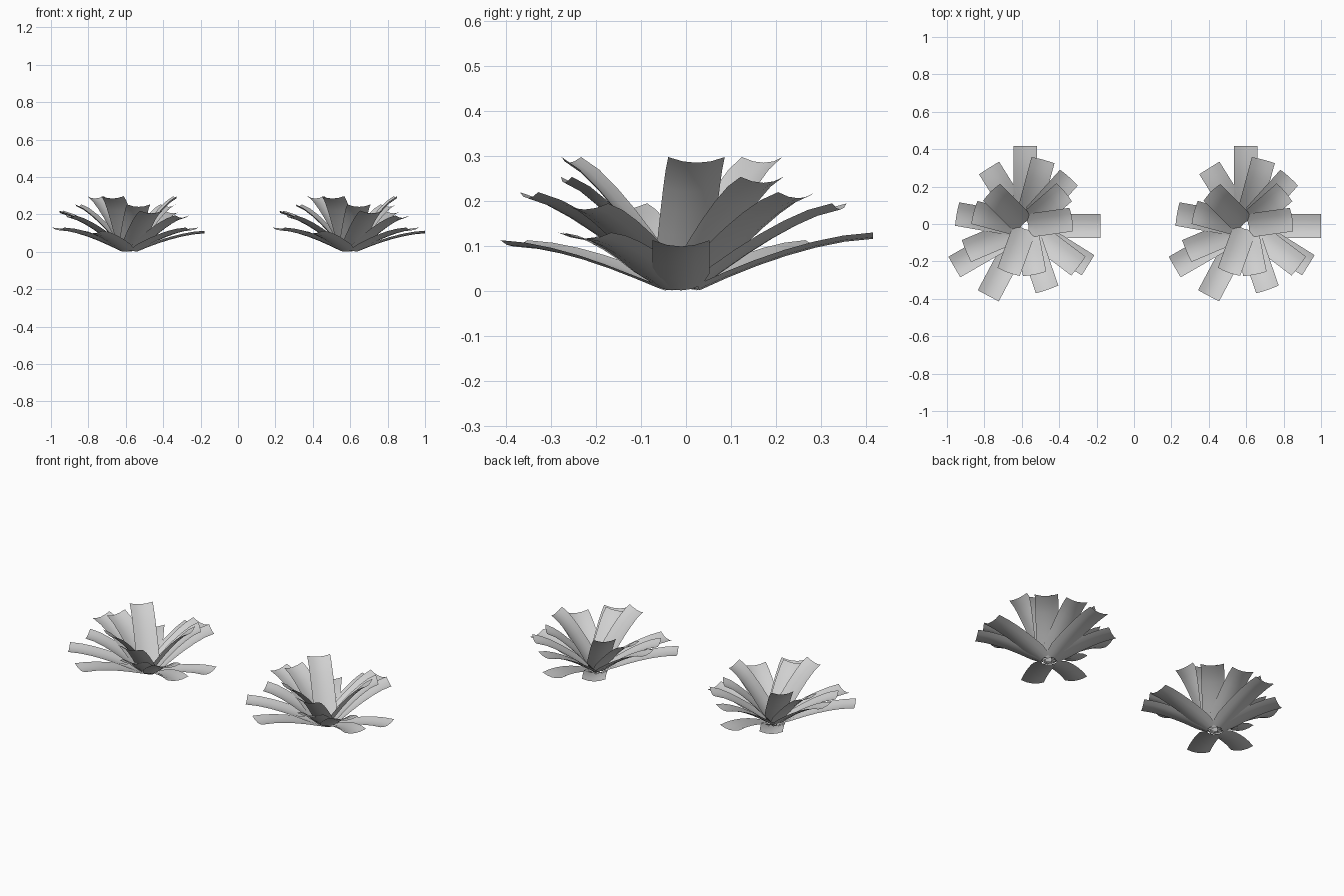
import bpy, bmesh
from math import radians
from mathutils import Vector, Matrix

cube = bpy.data.objects.get("Cube")
if cube:
    bpy.data.objects.remove(cube, do_unlink=True)

# One pale grey for every petal
grey = bpy.data.materials.new("pale grey")
grey.use_nodes = True
colour = (0.63, 0.63, 0.63, 1)
grey.diffuse_color = colour
grey.node_tree.nodes["Principled BSDF"].inputs["Base Color"].default_value = colour

ROWS, COLS = 6, 4
WIDTH, TROUGH = 0.127, 0.014
BASE_Z = 0.014


def add_petal(bm, matrix, base, reach, height, bend):
    """Troughed strip that rises from the base and bends outwards."""
    def path(t):
        return Vector((base + (reach - base) * t, 0,
                       BASE_Z + (height - BASE_Z) * (1 - (1 - t) ** bend)))

    grid = []
    for i in range(ROWS + 1):
        t = i / ROWS
        tangent = (path(min(t + 0.05, 1)) - path(max(t - 0.05, 0))).normalized()
        normal = Vector((-tangent.z, 0, tangent.x))
        half = WIDTH / 2 * min(1, 0.75 + 1.5 * t)
        row = []
        for j in range(COLS + 1):
            u = 2 * j / COLS - 1
            p = path(t) - normal * TROUGH * (1 - u * u) + Vector((0, u * half, 0))
            row.append(bm.verts.new(matrix @ p))
        grid.append(row)
    for a, b in zip(grid, grid[1:]):
        for j in range(COLS):
            bm.faces.new((a[j], b[j], b[j + 1], a[j + 1])).smooth = True


# Rings of three petals: name, (angle, reach) of each petal, base radius, tip height, bend
rings = [
    ("lowest_petals", [(0, 0.402), (122, 0.366), (242, 0.422)], 0.035, 0.113, 1.6),
    ("low_petals", [(90, 0.427), (210, 0.438), (328, 0.395)], 0.035, 0.13, 1.6),
    ("lower_middle_petals", [(75, 0.365), (203, 0.342), (323, 0.355)], 0.03, 0.195, 1.4),
    ("upper_middle_petals", [(48, 0.348), (170, 0.37), (289, 0.358)], 0.025, 0.22, 1.35),
    ("upper_petals", [(41, 0.275), (165, 0.282), (281, 0.26)], 0.015, 0.254, 1.35),
    ("top_petals", [(8, 0.247), (135, 0.255), (250, 0.26)], 0.005, 0.298, 1.3),
]

for name, petals, base, height, bend in rings:
    bm = bmesh.new()
    for angle, reach in petals:
        turn = Matrix.Rotation(radians(angle), 4, "Z")
        add_petal(bm, turn, base, reach, height, bend)
    mesh = bpy.data.meshes.new(name)
    bm.to_mesh(mesh)
    bm.free()
    mesh.materials.append(grey)
    # The same ring serves both flowers
    for side, x in (("right", -0.581), ("left", 0.597)):
        ob = bpy.data.objects.new(f"{side}_flower_{name}", mesh)
        ob.location = (x, -0.011, 0)
        bpy.context.collection.objects.link(ob)
